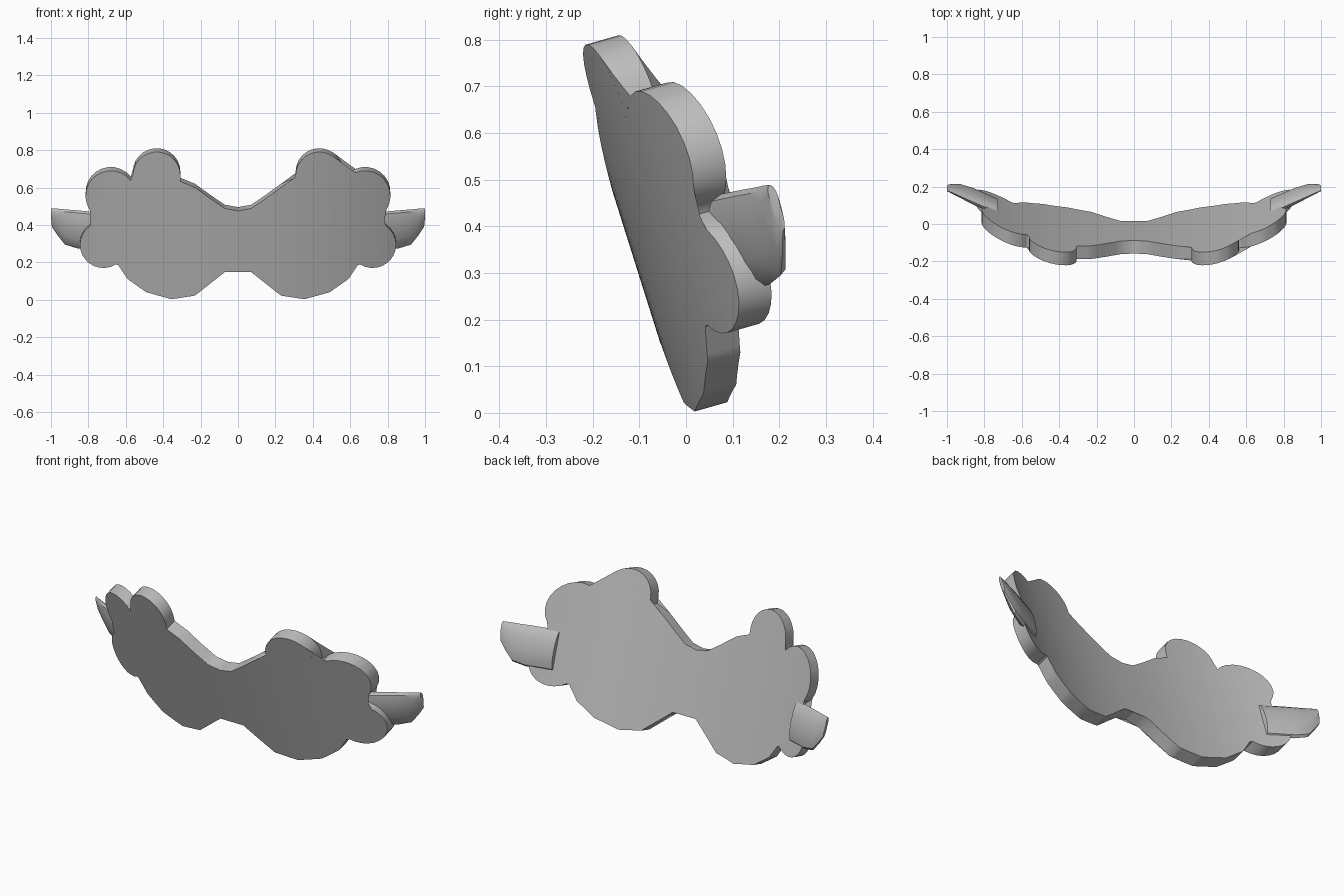
import bpy, bmesh, math
from mathutils import Vector

cube = bpy.data.objects.get("Cube")
if cube:
    bpy.data.objects.remove(cube, do_unlink=True)

grey = bpy.data.materials.new("plain grey")
grey.use_nodes = True
grey.diffuse_color = (0.5, 0.5, 0.5, 1)
grey.node_tree.nodes["Principled BSDF"].inputs["Base Color"].default_value = (0.5, 0.5, 0.5, 1)

LEAN = 0.315                        # the whole mask leans forward at the top
DEPTH = Vector((0, 0.07, 0.02))     # direction and thickness of the plate


def finish(bm, name):
    bmesh.ops.recalc_face_normals(bm, faces=bm.faces)
    mesh = bpy.data.meshes.new(name)
    bm.to_mesh(mesh)
    bm.free()
    mesh.materials.append(grey)
    obj = bpy.data.objects.new(name, mesh)
    bpy.context.collection.objects.link(obj)
    bpy.ops.object.select_all(action='DESELECT')
    obj.select_set(True)
    bpy.context.view_layer.objects.active = obj
    bpy.ops.object.shade_smooth_by_angle(angle=math.radians(35))
    return obj


def lobe(cx, cz, rx, rz, start, end, steps=14):
    """Points of a rounded petal, angles in degrees."""
    angles = [math.radians(start + (end - start) * i / steps) for i in range(steps + 1)]
    return [(cx + rx * math.cos(a), cz + rz * math.sin(a)) for a in angles]


# Mask plate: half outline, mirrored, sliced and bent
half = [(0, 0.475), (0.07, 0.488), (0.14, 0.535), (0.23, 0.6), (0.308, 0.632)]
half += lobe(0.435, 0.665, 0.127, 0.125, 180, -14)
half += lobe(0.68, 0.555, 0.135, 0.135, 142, -62)
half += [(0.735, 0.42)]
half += lobe(0.72, 0.293, 0.125, 0.123, 68, -122)
half += [(0.64, 0.185), (0.59, 0.11), (0.49, 0.04), (0.355, 0.003),
         (0.23, 0.022), (0.13, 0.11), (0.07, 0.148), (0, 0.165)]
outline = half + [(-x, z) for x, z in reversed(half[1:-1])]

bm = bmesh.new()
face = bm.faces.new([bm.verts.new((x, 0, z)) for x, z in outline])
bmesh.ops.triangulate(bm, faces=[face])
for i in range(-16, 17):
    bmesh.ops.bisect_plane(bm, geom=bm.verts[:] + bm.edges[:] + bm.faces[:],
                           plane_co=(i * 0.05, 0, 0), plane_no=(1, 0, 0))
for v in bm.verts:
    v.co.y = -0.008 + 0.3 * abs(v.co.x) ** 2.3 - LEAN * v.co.z
extruded = bmesh.ops.extrude_face_region(bm, geom=bm.faces[:], use_keep_orig=True)
for item in extruded["geom"]:
    if isinstance(item, bmesh.types.BMVert):
        item.co += DEPTH
finish(bm, "mask_plate")


# Side tabs: tapering lofts that follow the bend behind the outer lobes
# Each section: x, top, bottom, half thickness
sections = [(0.73, 0.466, 0.262, 0.034), (0.86, 0.478, 0.275, 0.034),
            (0.925, 0.483, 0.295, 0.027), (0.965, 0.487, 0.345, 0.019),
            (0.995, 0.489, 0.39, 0.012), (1.0, 0.489, 0.44, 0.01)]


def side_tab(name, side):
    bm = bmesh.new()
    rings = []
    for x, top, bottom, thick in sections:
        ring = []
        for k in range(12):
            a = 2 * math.pi * k / 12
            z = (top + bottom) / 2 + (top - bottom) / 2 * math.sin(a)
            y = 0.2 + 0.47 * (x - 0.73) + thick * math.cos(a) - 0.3 * z
            ring.append(bm.verts.new((side * x, y, z)))
        rings.append(ring)
    for a, b in zip(rings, rings[1:]):
        for k in range(12):
            n = (k + 1) % 12
            bm.faces.new((a[k], a[n], b[n], b[k]))
    bm.faces.new(rings[0])
    bm.faces.new(rings[-1])
    finish(bm, name)


side_tab("left_side_tab", 1)
side_tab("right_side_tab", -1)
